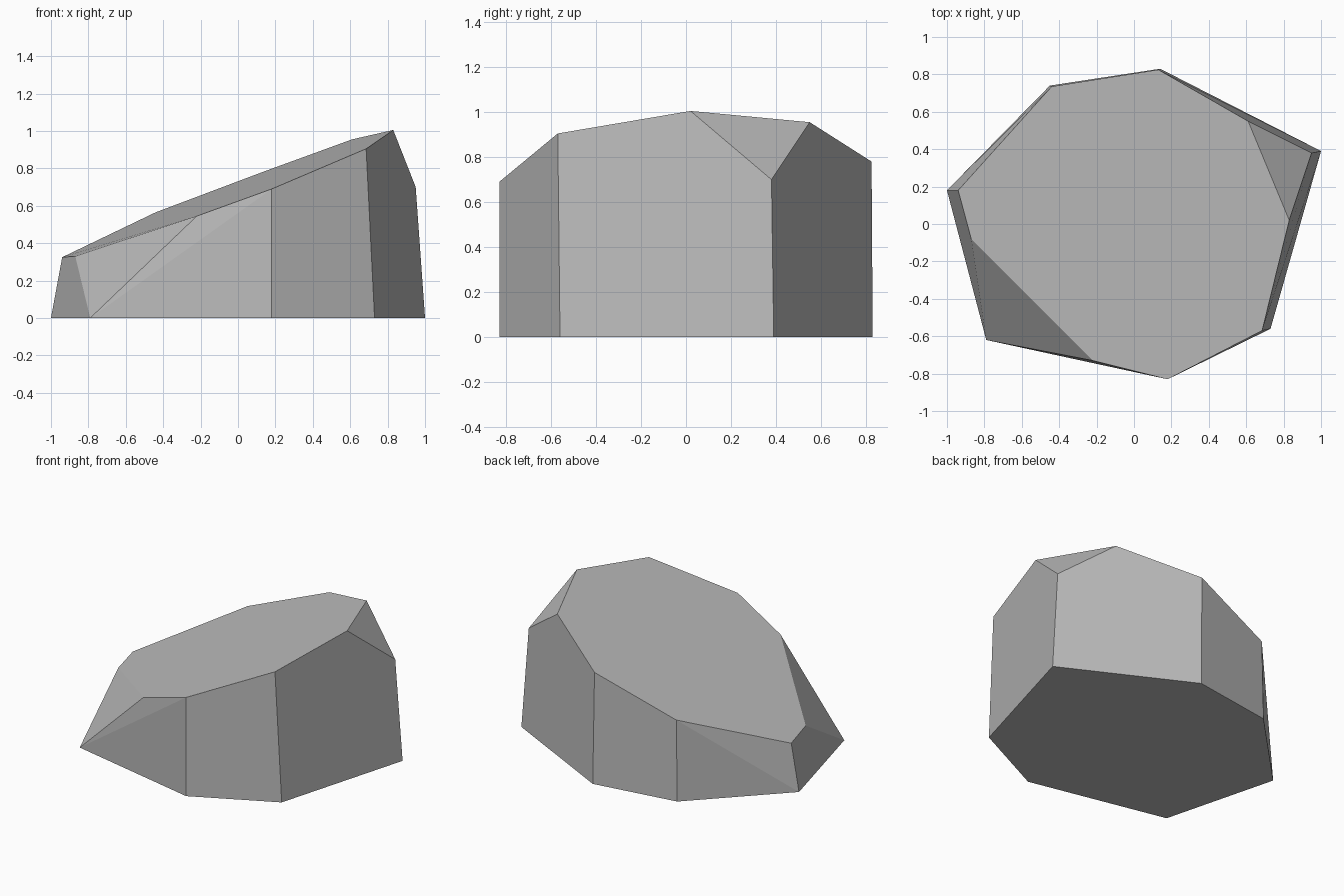
import bpy, bmesh, math

cube = bpy.data.objects.get("Cube")
if cube:
    bpy.data.objects.remove(cube, do_unlink=True)

# Stone colour
stone = bpy.data.materials.new("stone_grey")
stone.use_nodes = True
colour = (0.5, 0.5, 0.5, 1)
stone.diffuse_color = colour
bsdf = next(n for n in stone.node_tree.nodes if n.type == 'BSDF_PRINCIPLED')
bsdf.inputs["Base Color"].default_value = colour

# Flat footprint on the ground
base = [(-1, .18), (-.79, -.62), (.18, -.83), (.73, -.56),
        (1, .39), (.14, .83), (-.45, .74)]

# Corners of the sloping top
top = [(-.94, .18, .325), (-.87, -.08, .33), (-.22, -.73, .545),
       (.18, -.83, .69), (.685, -.57, .905), (.83, .02, 1.005),
       (.61, .55, .955), (.13, .825, .78), (-.44, .735, .565)]

# Lower corner of the chipped facet
chip = [(.95, .38, .70)]

# Wrap the corners in a faceted shell
bm = bmesh.new()
for p in [(x, y, 0) for x, y in base] + top + chip:
    bm.verts.new(p)
bmesh.ops.convex_hull(bm, input=bm.verts[:])
bmesh.ops.dissolve_limit(bm, angle_limit=math.radians(4),
                         verts=bm.verts[:], edges=bm.edges[:])
bmesh.ops.recalc_face_normals(bm, faces=bm.faces[:])

mesh = bpy.data.meshes.new("rock")
bm.to_mesh(mesh)
bm.free()
mesh.materials.append(stone)
rock = bpy.data.objects.new("rock", mesh)
bpy.context.collection.objects.link(rock)
